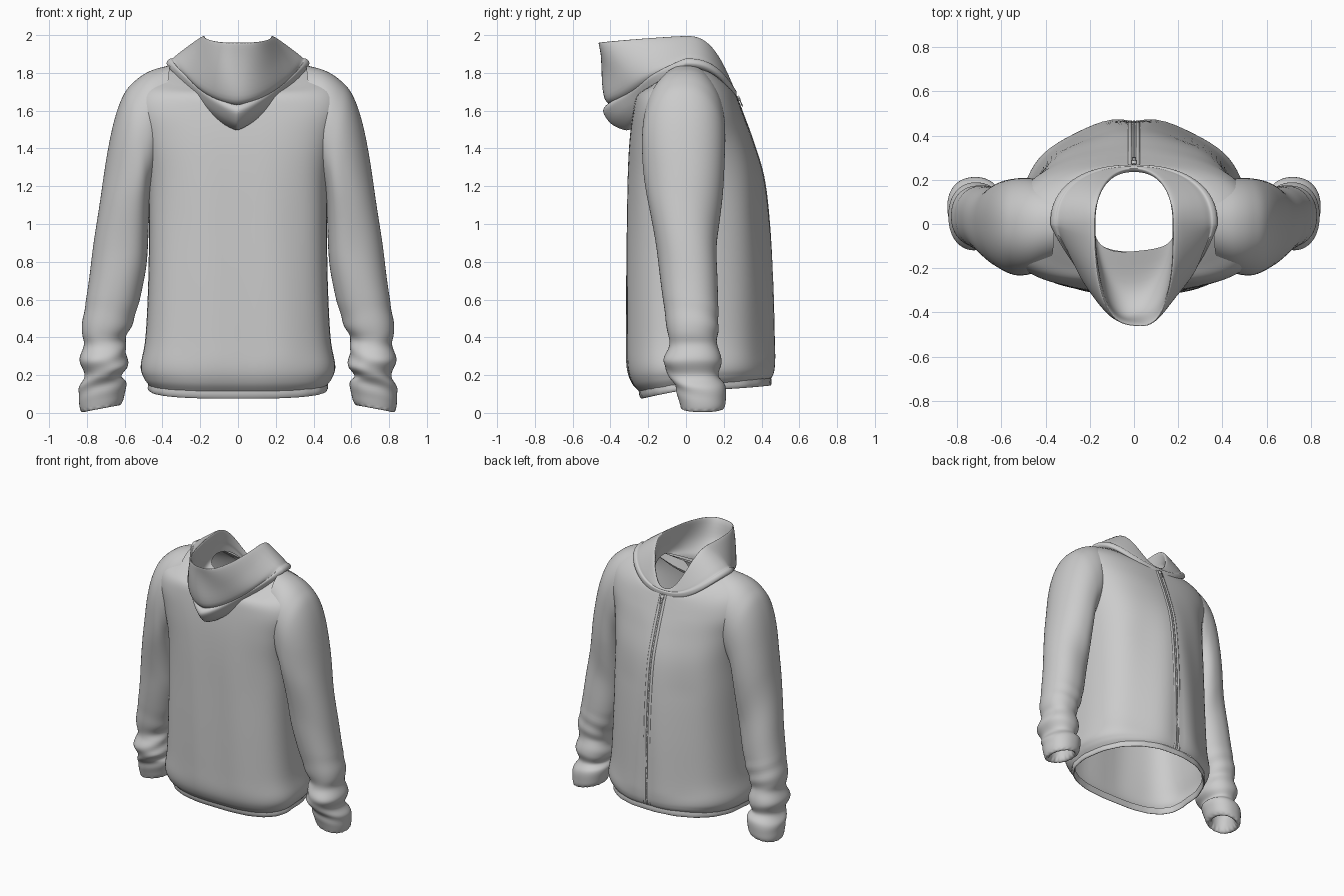
import bpy, bmesh, math
from mathutils import Vector

if "Cube" in bpy.data.objects:
    bpy.data.objects.remove(bpy.data.objects["Cube"])

SEG = 80


def spline(rows, steps):
    """Catmull-Rom interpolation through rows of numbers."""
    out = []
    for i in range(len(rows) - 1):
        a, b, c, d = rows[max(i - 1, 0)], rows[i], rows[i + 1], rows[min(i + 2, len(rows) - 1)]
        for k in range(steps):
            t = k / steps
            out.append([0.5 * (2 * q + (r - p) * t + (2 * p - 5 * q + 4 * r - s) * t * t
                               + (3 * q - p - 3 * r + s) * t ** 3)
                        for p, q, r, s in zip(a, b, c, d)])
    out.append(list(rows[-1]))
    return out


def power(v, n):
    return math.copysign(abs(v) ** (2 / n), v)


def body_ring(row, front_e=2.0):
    """Ring round the body: half width, side z, back y/z, front y/z, back squareness."""
    w, zs, yb, zb, yf, zf, nb = row
    pts = []
    for i in range(SEG):
        t = 2 * math.pi * i / SEG
        c, s = math.cos(t), math.sin(t)
        n, y_end, z_end, e = (2.3, yf, zf, front_e) if s > 0 else (nb, yb, zb, 1.2)
        u = abs(power(s, n))
        pts.append(Vector((w * power(c, n), y_end * u, zs + (z_end - zs) * u ** e)))
    return pts


def sleeve_ring(row):
    """Ring round the arm: outer x/z, inner x/z, back y, front y."""
    xo, zo, xi, zi, yb, yf = row
    pts = []
    for i in range(SEG):
        t = 2 * math.pi * i / SEG
        c, s = power(math.cos(t), 2.2), power(math.sin(t), 2.2)
        pts.append(Vector(((xo + xi) / 2 + c * (xo - xi) / 2,
                           (yf + yb) / 2 + s * (yf - yb) / 2,
                           (zo + zi) / 2 + c * (zo - zi) / 2)))
    return pts


def clamp(v):
    return max(0, min(1, v))


def make(name, bm):
    me = bpy.data.meshes.new(name)
    bm.to_mesh(me)
    bm.free()
    ob = bpy.data.objects.new(name, me)
    bpy.context.collection.objects.link(ob)
    for p in me.polygons:
        p.use_smooth = True
    return ob


def loft(name, rings, closed=True):
    bm = bmesh.new()
    vs = [[bm.verts.new(p) for p in r] for r in rings]
    for a, b in zip(vs, vs[1:]):
        n = len(a)
        for i in range(n if closed else n - 1):
            j = (i + 1) % n
            bm.faces.new((a[i], a[j], b[j], b[i]))
    return make(name, bm)


def box(name, size, loc, rot=0):
    bm = bmesh.new()
    bmesh.ops.create_cube(bm, size=1)
    bmesh.ops.scale(bm, vec=size, verts=bm.verts)
    bmesh.ops.bevel(bm, geom=bm.edges[:], offset=min(size) * 0.2, segments=2, affect='EDGES')
    ob = make(name, bm)
    ob.location = loc
    ob.rotation_euler.x = rot
    return ob


# Torso: hem to neck, with soft vertical drape
torso_rows = [
    (.475, .155, -.25, .115, .450, .185, 2.8),
    (.50, .19, -.288, .16, .460, .21, 2.8),
    (.515, .25, -.312, .24, .465, .26, 2.8),
    (.49, .40, -.315, .40, .463, .40, 2.9),
    (.475, .70, -.315, .70, .458, .70, 3),
    (.472, 1.0, -.312, 1.0, .442, 1.0, 3),
    (.478, 1.25, -.308, 1.25, .412, 1.25, 3.1),
    (.515, 1.45, -.298, 1.45, .352, 1.45, 3.3),
    (.56, 1.61, -.28, 1.60, .308, 1.57, 3.4),
    (.53, 1.735, -.26, 1.68, .282, 1.64, 3.2),
    (.43, 1.81, -.215, 1.715, .266, 1.68, 2.8),
    (.31, 1.84, -.17, 1.735, .255, 1.69, 2.5),
    (.20, 1.835, -.125, 1.75, .248, 1.69, 2.5),
]
torso_path = spline(torso_rows, 6)
rings = [body_ring(r) for r in torso_path]
for ring in rings:
    for p in ring:
        fade = clamp((1.55 - p.z) / .5) * clamp((p.z - .1) / .2)
        if p.y > 0:
            p.y += .012 * fade * (math.cos(16 * abs(p.x) - 2 + p.z * 1.5) - math.cos(2 - p.z * 1.5))
        else:
            p.y += .004 * fade * math.sin(19 * p.x + 1.5 * p.z)
loft("torso", rings)

# Hem band: gathered strip with a turned-in edge
hem_rows = [
    (.455, .16, -.225, .12, .435, .19, 2.8),
    (.462, .125, -.230, .08, .444, .15, 2.8),
    (.471, .122, -.238, .077, .450, .147, 2.8),
    (.477, .135, -.247, .095, .453, .165, 2.8),
    (.475, .157, -.25, .117, .450, .187, 2.8),
]
rings = [body_ring(r) for r in spline(hem_rows, 3)]
for ring in rings:
    for i, p in enumerate(ring):
        p.xy *= 1 + .004 * math.sin(i * 2 * math.pi * 20 / SEG)
loft("hem_band", rings)

# Sleeves: cuff to shoulder, bunched above the wrist
sleeve_rows = [
    (.79, .13, .65, .16, .02, .15),
    (.80, .025, .655, .065, .00, .175),
    (.825, .005, .63, .04, -.02, .195),
    (.84, .04, .605, .075, -.035, .21),
    (.84, .13, .595, .16, -.06, .205),
    (.815, .20, .615, .195, -.09, .175),
    (.835, .28, .585, .245, -.118, .19),
    (.818, .36, .592, .33, -.095, .168),
    (.828, .43, .595, .39, -.092, .168),
    (.812, .55, .56, .47, -.11, .172),
    (.785, .73, .52, .60, -.13, .168),
    (.748, 1.0, .49, .75, -.158, .165),
    (.71, 1.27, .48, .87, -.188, .182),
    (.66, 1.53, .475, .97, -.215, .197),
    (.605, 1.685, .47, 1.06, -.23, .205),
    (.54, 1.762, .465, 1.14, -.232, .208),
    (.46, 1.812, .45, 1.2, -.222, .205),
    (.36, 1.84, .43, 1.25, -.19, .19),
]
rings = [sleeve_ring(r) for r in spline(sleeve_rows, 7)]
for k, ring in enumerate(rings):
    mid = sum(ring, Vector()) / SEG
    for i, p in enumerate(ring):
        t = 2 * math.pi * i / SEG
        low = clamp((.62 - p.z) / .2) * clamp((p.z - .06) / .08)
        push = .032 * low * math.sin(46 * p.z + 2.2 * math.sin(t + 9 * p.z) + t)
        push += .02 * clamp((1.4 - p.z) * 4) * clamp((p.z - .6) * 4) * math.sin(2 * t + 9 * p.z)
        if 7 <= k <= 17:
            push += .02 * math.sin(16 * t)
        p.xy += (p - mid).xy * push
sleeves = loft("sleeves", rings)
mirror = sleeves.modifiers.new("mirror", 'MIRROR')
mirror.use_mirror_merge = False

# Hood: folded down the back, drooping roll below and standing cowl above
hood_rows = [
    (.355, 1.825, -.27, 1.56, .262, 1.665, 1.5),
    (.370, 1.835, -.31, 1.497, .266, 1.67, 1.35),
    (.378, 1.85, -.395, 1.525, .268, 1.685, 1.3),
    (.372, 1.866, -.435, 1.59, .268, 1.70, 1.35),
    (.358, 1.876, -.412, 1.63, .265, 1.705, 1.45),
    (.345, 1.878, -.378, 1.625, .26, 1.708, 1.6),
    (.315, 1.903, -.42, 1.66, .26, 1.71, 1.9),
    (.25, 1.952, -.445, 1.80, .257, 1.715, 2.2),
    (.19, 1.992, -.468, 1.945, .25, 1.72, 2.5),
    (.175, 1.985, -.456, 1.94, .24, 1.71, 2.5),
    (.178, 1.92, -.41, 1.81, .235, 1.70, 2.4),
    (.183, 1.88, -.29, 1.75, .24, 1.69, 2.4),
    (.18, 1.83, -.122, 1.785, .245, 1.68, 3),
]
rings = [body_ring(r, 2.6) for r in spline(hood_rows, 5)]
for ring in rings:
    for p in ring:
        if p.y < 0:
            k = min(1, -p.y / .2)
            p.y += .010 * k * math.sin(15 * p.x + 14 * p.z)
            p.x += .008 * k * math.sin(11 * p.z)
loft("hood", rings)

# Zip: two tapes with a raised row of teeth between, following the chest
front = [(r[4], r[5]) for r in torso_path[:-10]]


def strip(name, x0, x1, lift):
    prof = [(x1, -.004), (x1, lift), (x0, lift), (x0, -.004)]
    return loft(name, [[Vector((x, y + o, z)) for x, o in prof] for y, z in front], closed=False)


strip("zip_tape_left", -.026, -.008, .002)
strip("zip_tape_right", .008, .026, .002)
strip("zip_teeth", -.005, .005, .003)
box("zip_slider", (.024, .012, .03), (0, .280, 1.665), .4)
box("zip_pull", (.014, .006, .04), (0, .292, 1.64), .4)
